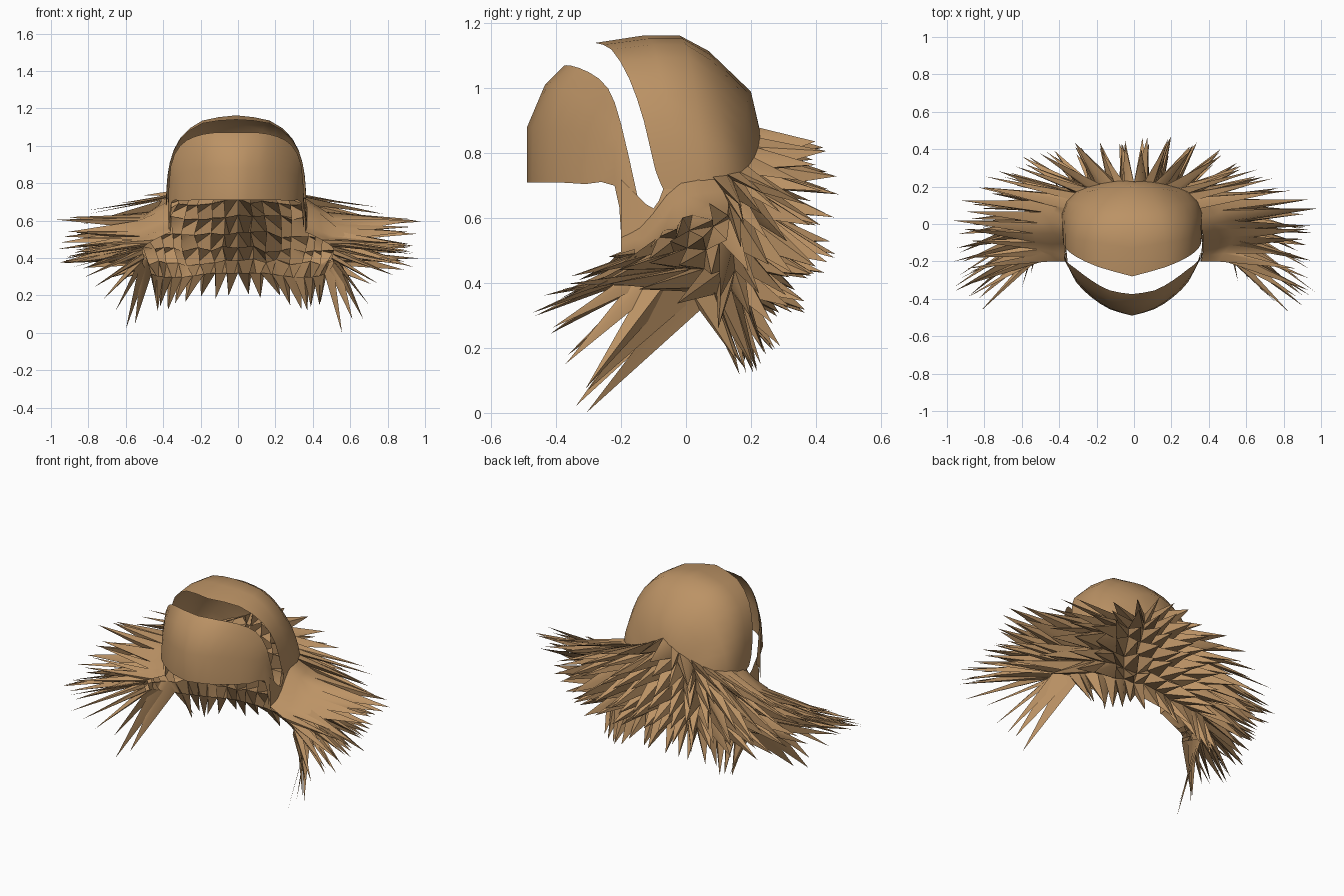
import bpy, random
from mathutils import Vector

random.seed(4)
brown = bpy.data.materials.new("brown")
brown.diffuse_color = (0.5, 0.29, 0.13, 1)


def make(name, verts, faces, angle, dx=0.0):
    """Create an object, smooth below the given angle."""
    me = bpy.data.meshes.new(name)
    me.from_pydata([(v[0] + dx, v[1], v[2]) for v in verts], [], faces)
    me.materials.append(brown)
    ob = bpy.data.objects.new(name, me)
    bpy.context.collection.objects.link(ob)
    bpy.ops.object.select_all(action='DESELECT')
    bpy.context.view_layer.objects.active = ob
    ob.select_set(True)
    bpy.ops.object.mode_set(mode='EDIT')
    bpy.ops.mesh.select_all(action='SELECT')
    bpy.ops.mesh.remove_doubles(threshold=0.0005)
    bpy.ops.object.mode_set(mode='OBJECT')
    bpy.ops.object.shade_smooth_by_angle(angle=angle)
    return ob


def spline(pts, t):
    """Catmull-Rom curve through the points, t from 0 to 1."""
    p = [Vector(q) for q in pts]
    x = t * (len(p) - 1)
    i = min(int(x), len(p) - 2)
    f = x - i
    b, c = p[i], p[i + 1]
    a = p[i - 1] if i else b * 2 - c
    d = p[i + 2] if i + 2 < len(p) else c * 2 - b
    return 0.5 * (2 * b + (c - a) * f + (2 * a - 5 * b + 4 * c - d) * f ** 2
                  + (3 * b - a - 3 * c + d) * f ** 3)


def patch(curves, u, v):
    """Surface through a stack of curves."""
    return spline([spline(c, u) for c in curves], v)


def loft(name, rows, dx=0.0):
    """Skin rows of points on the right half and mirror them to the left."""
    verts, faces = [], []
    n = len(rows[0]) * 2 - 1
    for s in (1, -1):
        base = len(verts)
        for r in rows:
            for c in range(n):
                p = spline(r, c / (n - 1))
                verts.append((s * p.x, p.y, p.z))
        for r in range(len(rows) - 1):
            for c in range(n - 1):
                a = base + r * n + c
                f = (a, a + 1, a + n + 1, a + n)
                faces.append(f if s == 1 else f[::-1])
    return make(name, verts, faces, 0.9, dx)


# Rounded crown, rows run from the slanted front edge to the back
loft("crown", [
    [(0, -.28, 1.14), (.18, -.23, 1.12), (.3, -.175, 1.03), (.355, -.13, .9), (.37, -.095, .75), (.37, -.07, .69)],
    [(0, -.13, 1.163), (.18, -.1, 1.135), (.3, -.08, 1.04), (.355, -.05, .91), (.372, -.03, .78), (.375, -.02, .68)],
    [(0, -.02, 1.163), (.16, 0, 1.135), (.28, .02, 1.04), (.345, .04, .9), (.37, .05, .78), (.375, .06, .68)],
    [(0, .07, 1.115), (.14, .08, 1.085), (.24, .1, .99), (.31, .11, .88), (.345, .115, .78), (.35, .125, .69)],
    [(0, .2, .99), (.1, .19, .97), (.18, .185, .92), (.25, .17, .85), (.29, .17, .78), (.3, .175, .71)],
    [(0, .23, .86), (.06, .23, .84), (.12, .225, .8), (.18, .215, .77), (.22, .205, .75), (.26, .195, .72)],
], -.01)

# Separate curved front panel, rows run from bottom to top
loft("front_panel", [
    [(0, -.49, .71), (.12, -.455, .71), (.22, -.39, .71), (.3, -.31, .705), (.345, -.22, .7), (.36, -.2, .55)],
    [(0, -.49, .88), (.12, -.45, .88), (.22, -.38, .87), (.3, -.295, .85), (.348, -.22, .8), (.365, -.18, .64)],
    [(0, -.435, 1.01), (.12, -.41, 1.01), (.22, -.345, .98), (.3, -.27, .93), (.35, -.21, .85), (.365, -.165, .66)],
    [(0, -.375, 1.07), (.12, -.355, 1.07), (.22, -.3, 1.05), (.3, -.24, 1.0), (.35, -.2, .89), (.365, -.15, .67)],
], -.01)

# Strips joining the panel, the crown and the hair
loft("temple", [
    [(.36, -.2, .53), (.37, -.13, .56), (.37, -.09, .6), (.365, -.03, .69)],
    [(.355, -.2, .72), (.36, -.15, .67), (.365, -.10, .63), (.36, -.07, .69)],
])

# Scalp sheet: four curves, bottom to top, from front edge to back centre
scalp = [
    [(.5, -.18, .4), (.51, -.08, .37), (.47, .03, .32), (.4, .1, .3), (.28, .14, .3), (.14, .15, .32), (0, .16, .32)],
    [(.51, -.19, .45), (.54, -.1, .47), (.54, 0, .47), (.46, .11, .47), (.34, .18, .47), (.18, .2, .47), (0, .21, .48)],
    [(.46, -.2, .49), (.52, -.11, .53), (.53, 0, .6), (.45, .12, .64), (.32, .19, .66), (.16, .22, .67), (0, .225, .69)],
    [(.36, -.2, .54), (.37, -.13, .58), (.365, -.03, .7), (.34, .08, .73), (.26, .17, .75), (.12, .21, .81), (0, .22, .88)],
]
# Matching curves for the spike tips, bottom to top
tips = [
    [(.8, -.46, .28), (.68, -.33, .08), (.54, -.29, .0), (.42, .17, .12), (.36, .2, .13), (.2, .26, .18), (0, .28, .2)],
    [(.8, -.48, .29), (.93, -.45, .34), (.95, -.28, .36), (.8, .04, .31), (.55, .27, .3), (.28, .37, .34), (0, .4, .35)],
    [(.9, -.44, .36), (.96, -.3, .39), (.92, -.08, .46), (.83, .14, .46), (.6, .34, .47), (.3, .44, .52), (0, .48, .54)],
    [(.88, -.3, .45), (.92, -.1, .52), (1.0, .02, .59), (.9, .17, .61), (.67, .3, .69), (.3, .42, .76), (0, .44, .84)],
]

# Hair: scalp cells are drawn out into hollow spikes, except beside the crown
NC, NR = 14, 7
verts, faces = [], []
for s in (1, -1):
    base = len(verts)
    for r in range(NR + 1):
        for c in range(NC + 1):
            p = patch(scalp, c / NC, r / NR)
            if 0 < r < NR and 0 < c < NC:
                p += Vector([random.uniform(-.016, .016) for _ in range(3)])
            verts.append((s * p.x, p.y, p.z))
    for r in range(NR):
        for c in range(NC):
            u = (c + .5) / NC
            a = base + r * (NC + 1) + c
            q = [a, a + 1, a + NC + 2, a + NC + 1]
            if s < 0:
                q.reverse()
            last = 4 if u < .5 else 6
            if r > last:
                faces.append(tuple(q))
                continue
            root = patch(scalp, u, (r + .5) / NR)
            tu = .5 if r == 0 and .34 < u < .5 else u
            tip = patch(tips, tu, (r / last) ** .7)
            tip = root + (tip - root) * random.uniform(.84, 1.03)
            tip += Vector([random.uniform(-.02, .02) for _ in range(3)])
            k = len(verts)
            verts.append((s * min(1, max(0, tip.x)), min(.5, tip.y), max(0, tip.z)))
            faces += [(q[i], q[(i + 1) % 4], k) for i in range(4)]
make("spiky_hair", verts, faces, 0.9)
